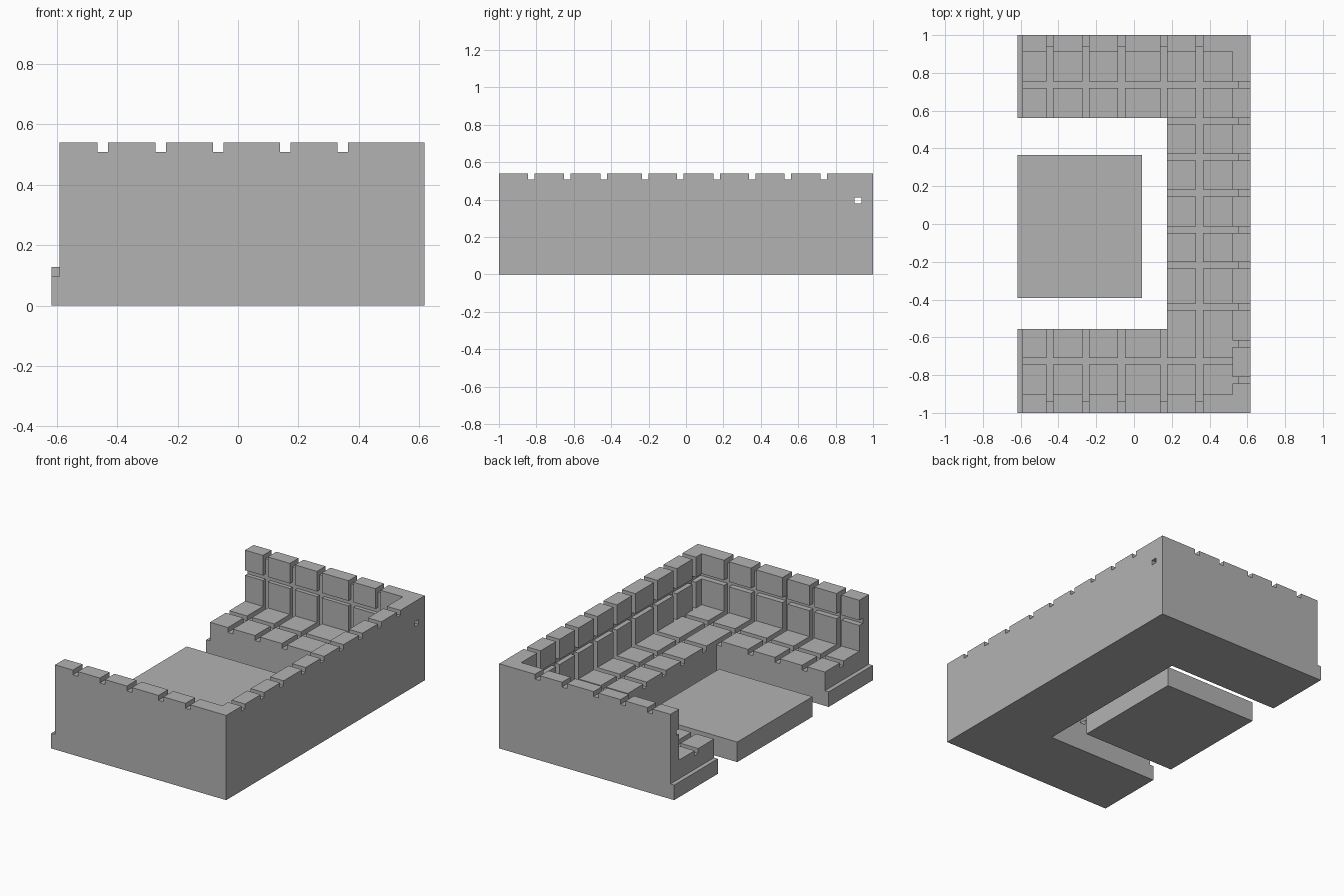
import bpy
import bmesh

if "Cube" in bpy.data.objects:
    bpy.data.objects.remove(bpy.data.objects["Cube"])

grey = bpy.data.materials.new("plain_grey")
grey.use_nodes = True
grey.diffuse_color = (0.45, 0.45, 0.45, 1)
grey.node_tree.nodes["Principled BSDF"].inputs["Base Color"].default_value = (0.45, 0.45, 0.45, 1)


def boxes(name, ranges):
    """One object made of boxes, each given as x, y and z ranges."""
    bm = bmesh.new()
    for spans in ranges:
        new = bmesh.ops.create_cube(bm, size=1)["verts"]
        for v in new:
            v.co = [lo + (c + 0.5) * (hi - lo) for c, (lo, hi) in zip(v.co, spans)]
    mesh = bpy.data.meshes.new(name)
    bm.to_mesh(mesh)
    bm.free()
    mesh.materials.append(grey)
    obj = bpy.data.objects.new(name, mesh)
    bpy.context.collection.objects.link(obj)
    return obj


def carve(target, ranges):
    """Subtract boxes from the target one after another."""
    for spans in ranges:
        cutter = boxes("cutter", [spans])
        cutter.hide_render = True
        mod = target.modifiers.new("cut", "BOOLEAN")
        mod.operation, mod.solver, mod.object = "DIFFERENCE", "EXACT", cutter
        graph = bpy.context.evaluated_depsgraph_get()
        mesh = bpy.data.meshes.new_from_object(target.evaluated_get(graph))
        target.modifiers.clear()
        target.data = mesh
        bpy.data.objects.remove(cutter)


X, TOP, SEAT = 0.617, 0.54, 0.215
HALF, DEPTH = 0.0175, 0.031        # groove half width and depth
FLOOR = SEAT - DEPTH
BACK_X, BACK_Y = 0.522, 0.908      # inner faces of the backrests
GROOVE_X, GROOVE_Y = BACK_X + DEPTH, 0.941


def slot(c):
    return (c - HALF, c + HALF)


# Couch block: seat hollow, leg room and end ledges
couch = boxes("u_shaped_couch", [((-X, X), (-1, 1), (0, TOP))])
cuts = [
    ((-1, BACK_X), (-0.903, 0.914), (SEAT, 1)),
    ((-1, 0.175), (-0.556, 0.561), (-1, 1)),
    ((-1, -0.59), (-2, 2), (0.096, 1)),
]

# Arm grooves: top notch, then backrest and seat channels
for c in (-0.447, -0.256, -0.066, 0.157, 0.347):
    cuts.append((slot(c), (-2, 2), (TOP - DEPTH, 1)))
    if c > 0.3:
        cuts.append((slot(c), (-GROOVE_Y, GROOVE_Y), (FLOOR, 1)))
    else:
        cuts.append((slot(c), (0.5, GROOVE_Y), (FLOOR, 1)))
        cuts.append((slot(c), (-GROOVE_Y, -0.5), (FLOOR, 1)))

# Long backrest notches and vertical channels
for c in (0.737, 0.545, 0.354, 0.164, -0.031, -0.218, -0.439, -0.635, -0.827):
    cuts.append(((BACK_X - 0.03, 2), slot(c), (TOP - DEPTH, 1)))
    low = FLOOR if c > -0.5 else SEAT
    cuts.append(((BACK_X - 0.03, GROOVE_X), slot(c), (low, 1)))
    if -0.5 < c < 0.7:
        cuts.append(((0.1, GROOVE_X), slot(c), (FLOOR, 1)))

# Seat grooves along the arms
for c in (0.737, -0.726):
    cuts.append(((-1, BACK_X), slot(c), (FLOOR, SEAT + 0.02)))

# Horizontal backrest grooves, one running out through the back
band = (0.38, 0.412)
cuts.append(((-1, 1), (0.901, 0.939), band))
cuts.append(((-1, GROOVE_X), (-0.938, -0.88), band))
cuts.append(((BACK_X - 0.03, GROOVE_X - 0.001), (-0.937, 0.92), band))
carve(couch, cuts)

# Low table
boxes("low_table", [((-X, 0.042), (-0.392, 0.365), (0, 0.128))])
